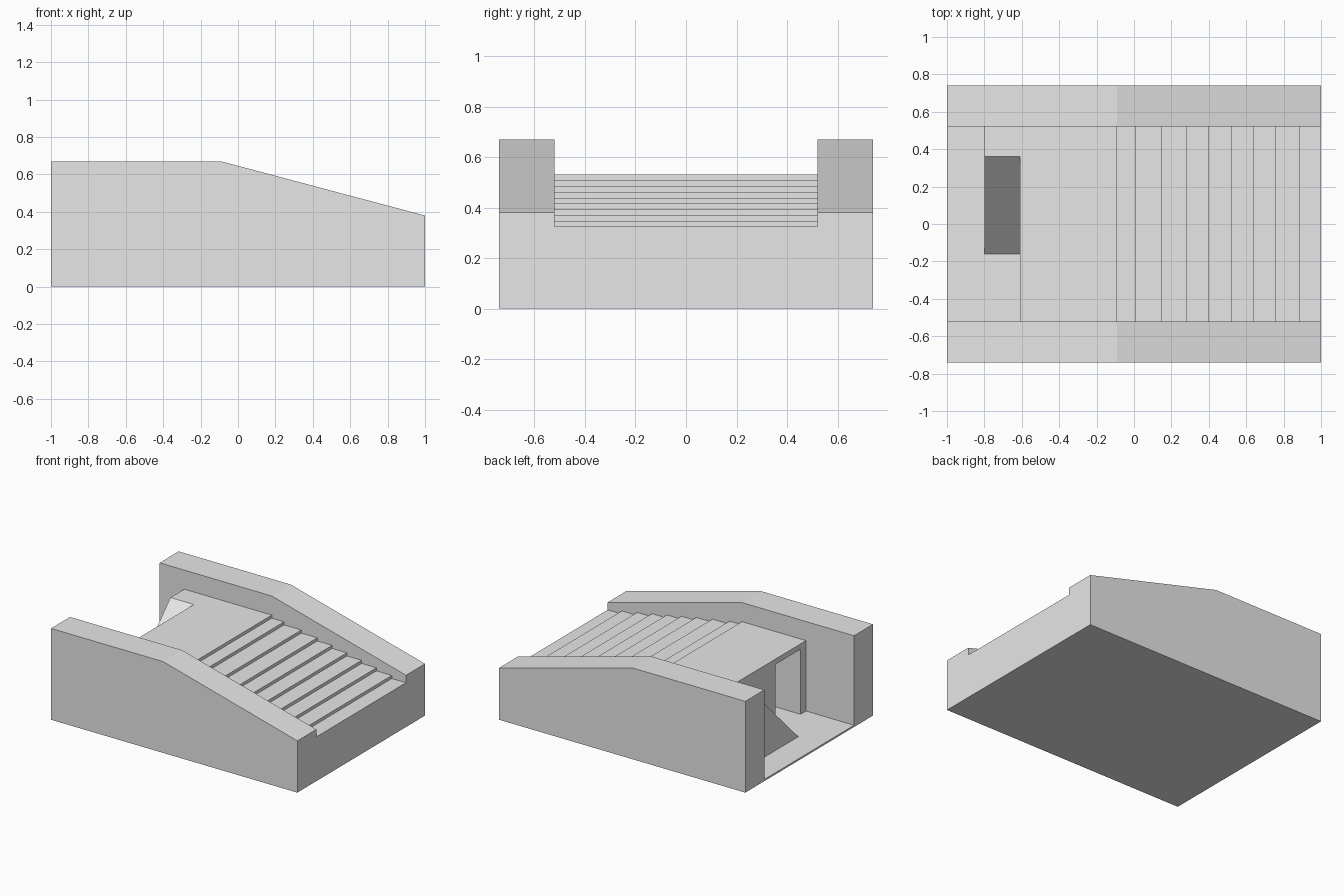
import bpy

cube = bpy.data.objects.get("Cube")
if cube:
    bpy.data.objects.remove(cube, do_unlink=True)

# One plain concrete colour
GREY = (0.8, 0.8, 0.8, 1.0)
concrete = bpy.data.materials.new("concrete_grey")
concrete.use_nodes = True
concrete.diffuse_color = GREY
concrete.node_tree.nodes["Principled BSDF"].inputs["Base Color"].default_value = GREY

FLOOR = 0.013    # top of base slab
DECK = 0.53      # top of the body
INNER = 0.52     # inner face of side walls
OUTER = 0.74     # outer face of side walls


def prism(name, profile, start, end, axis):
    """Extrude a closed 2D profile along x (profile is y, z) or y (profile is x, z)."""
    def place(p, d):
        return (d, p[0], p[1]) if axis == "x" else (p[0], d, p[1])
    n = len(profile)
    verts = [place(p, d) for d in (start, end) for p in profile]
    faces = [tuple(range(n)), tuple(range(2 * n - 1, n - 1, -1))]
    faces += [(i, i + n, (i + 1) % n + n, (i + 1) % n) for i in range(n)]
    mesh = bpy.data.meshes.new(name)
    mesh.from_pydata(verts, [], faces)
    # make all normals point outwards
    import bmesh
    bm = bmesh.new()
    bm.from_mesh(mesh)
    bmesh.ops.recalc_face_normals(bm, faces=bm.faces)
    bm.to_mesh(mesh)
    bm.free()
    mesh.materials.append(concrete)
    obj = bpy.data.objects.new(name, mesh)
    bpy.context.collection.objects.link(obj)
    return obj


def box(name, x0, x1, y0, y1, z0, z1):
    return prism(name, [(x0, z0), (x1, z0), (x1, z1), (x0, z1)], y0, y1, "y")


# Base slab
box("base_slab", -1, 1, -OUTER, OUTER, 0, FLOOR)

# Side walls with sloping tops
wall = [(-1, FLOOR), (1, FLOOR), (1, 0.38), (-0.09, 0.67), (-1, 0.67)]
for name, side in (("left_wall", 1), ("right_wall", -1)):
    prism(name, wall, side * INNER, side * OUTER, "y")

# Stepped body between the walls
edges = [-0.09, 0.01, 0.15, 0.28, 0.40, 0.52, 0.64, 0.76, 0.885, 1]
drop = (DECK - 0.325) / (len(edges) - 1)
profile = [(-0.61, FLOOR), (-0.61, DECK), (edges[0], DECK)]
for i in range(1, len(edges)):
    z = DECK - drop * i
    profile += [(edges[i - 1], z), (edges[i], z)]
profile.append((1, FLOOR))
body = prism("stepped_body", profile, -INNER, INNER, "y")

# Doorway passage cut into the back of the body
cutter = box("doorway_cutter", -0.7, -0.15, -0.457, -0.166, FLOOR, 0.49)
cutter.hide_render = True
cutter.hide_viewport = True
cutter.display_type = "WIRE"
cut = body.modifiers.new("doorway", "BOOLEAN")
cut.operation = "DIFFERENCE"
cut.solver = "EXACT"
cut.object = cutter

# Sloping ramp beside the doorway, rising to a landing at deck height
ramp = [(-0.16, FLOOR), (INNER, FLOOR), (INNER, DECK), (0.36, DECK)]
prism("side_ramp", ramp, -0.8, -0.61, "x")
